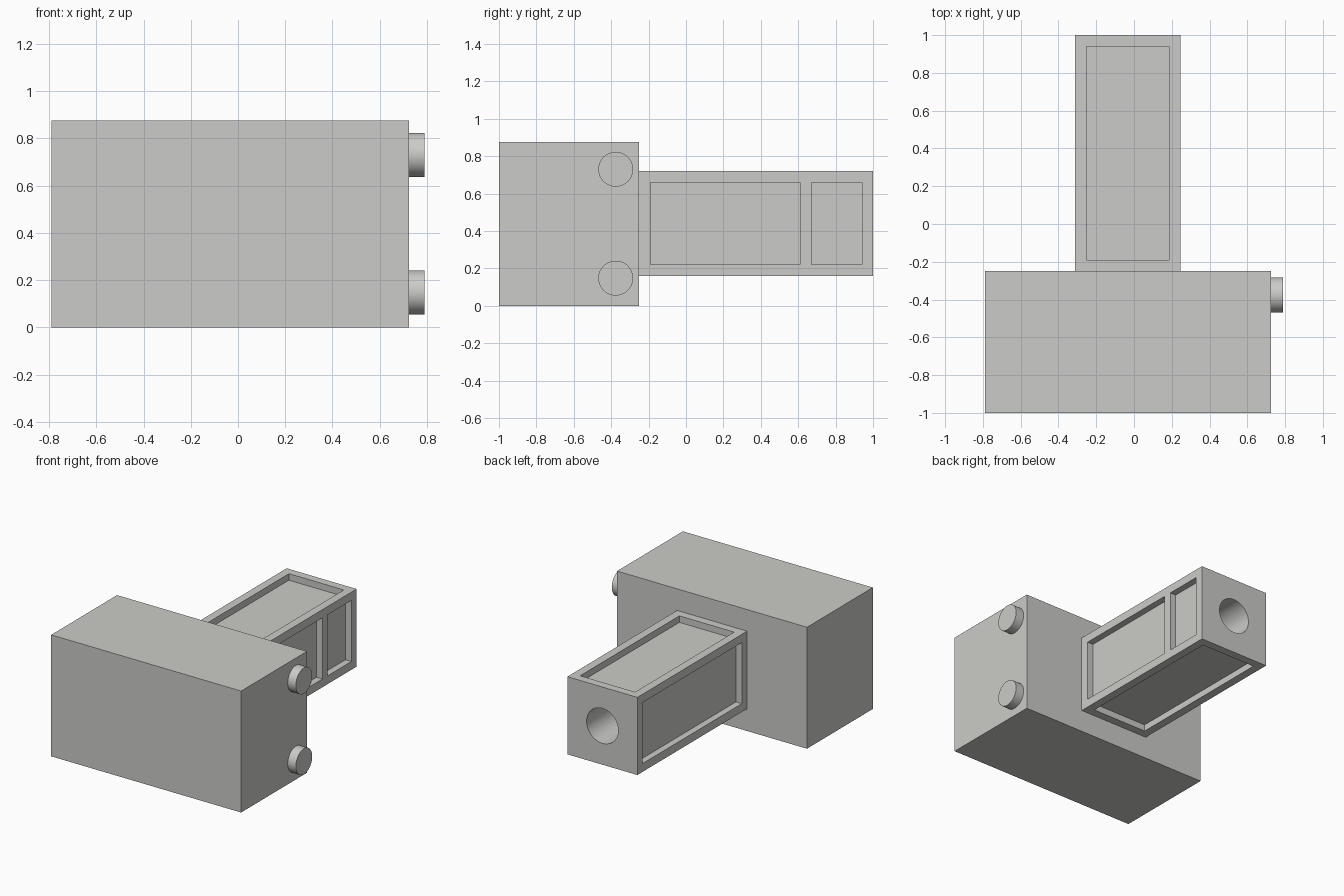
import bpy
import math

if "Cube" in bpy.data.objects:
    bpy.data.objects.remove(bpy.data.objects["Cube"])

grey = bpy.data.materials.new("warm_grey")
grey.diffuse_color = (0.6, 0.6, 0.58, 1)
grey.use_nodes = True
grey.node_tree.nodes["Principled BSDF"].inputs["Base Color"].default_value = grey.diffuse_color


def box(name, lo, hi):
    """Box between two opposite corners."""
    bpy.ops.mesh.primitive_cube_add(size=1, location=[(a + b) / 2 for a, b in zip(lo, hi)])
    ob = bpy.context.object
    ob.name = name
    ob.scale = [b - a for a, b in zip(lo, hi)]
    bpy.ops.object.transform_apply(location=False, rotation=False, scale=True)
    ob.data.materials.append(grey)
    return ob


def cylinder(name, radius, depth, location, rotation):
    bpy.ops.mesh.primitive_cylinder_add(vertices=64, radius=radius, depth=depth,
                                        location=location, rotation=rotation)
    ob = bpy.context.object
    ob.name = name
    ob.data.materials.append(grey)
    bpy.ops.object.shade_smooth_by_angle(angle=math.radians(30))
    return ob


def cut(target, cutter):
    """Subtract the cutter and remove it."""
    mod = target.modifiers.new("cut", 'BOOLEAN')
    mod.operation, mod.solver, mod.object = 'DIFFERENCE', 'EXACT', cutter
    bpy.context.view_layer.objects.active = target
    bpy.ops.object.modifier_apply(modifier=mod.name)
    bpy.data.objects.remove(cutter, do_unlink=True)


# Main block
box("head_block", (-0.79, -1, 0), (0.725, -0.25, 0.876))

# Round studs on the right side of the block
for label, z in (("lower", 0.148), ("upper", 0.73)):
    cylinder(label + "_stud", 0.093, 0.085, (0.7475, -0.376, z), (0, math.pi / 2, 0))

# Handle
X0, X1, Y0, Y1, Z0, Z1 = -0.312, 0.246, -0.25, 1.0, 0.16, 0.72
RIM, DEEP, OUT = 0.06, 0.047, 0.1
handle = box("handle", (X0, Y0, Z0), (X1, Y1, Z1))
ya, yb = Y0 + RIM, Y1 - RIM
xa, xb, za, zb = X0 + RIM, X1 - RIM, Z0 + RIM, Z1 - RIM

# Recessed panels: top, bottom, left, and a split pair on the right
for lo, hi in (
    ((xa, ya, Z1 - DEEP), (xb, yb, Z1 + OUT)),
    ((xa, ya, Z0 - OUT), (xb, yb, Z0 + DEEP)),
    ((X0 - OUT, ya, za), (X0 + DEEP, yb, zb)),
    ((X1 - DEEP, ya, za), (X1 + OUT, 0.61, zb)),
    ((X1 - DEEP, 0.67, za), (X1 + OUT, yb, zb)),
):
    cut(handle, box("panel_cutter", lo, hi))

# Deep round socket in the handle end
cut(handle, cylinder("socket_cutter", 0.126, 0.7, ((X0 + X1) / 2, Y1 - 0.25, (Z0 + Z1) / 2),
                     (math.pi / 2, 0, 0)))
bpy.ops.object.select_all(action='DESELECT')
handle.select_set(True)
bpy.context.view_layer.objects.active = handle
bpy.ops.object.shade_smooth_by_angle(angle=math.radians(30))
